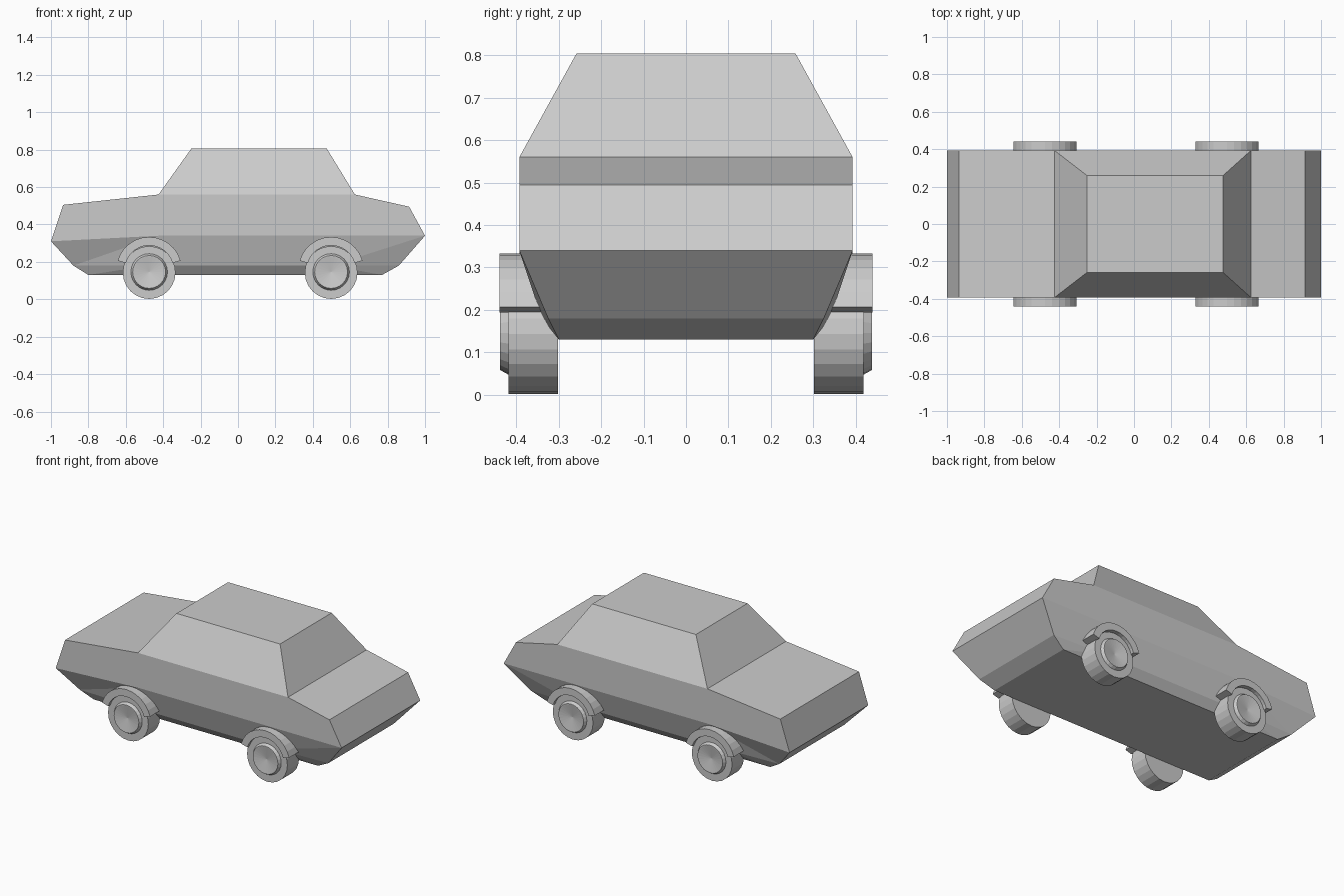
import bpy, bmesh
from math import cos, sin, pi, radians

if "Cube" in bpy.data.objects:
    bpy.data.objects.remove(bpy.data.objects["Cube"])


def finish(name, bm):
    bmesh.ops.remove_doubles(bm, verts=bm.verts, dist=1e-5)
    bmesh.ops.recalc_face_normals(bm, faces=bm.faces)
    mesh = bpy.data.meshes.new(name)
    bm.to_mesh(mesh)
    bm.free()
    obj = bpy.data.objects.new(name, mesh)
    bpy.context.collection.objects.link(obj)
    return obj


def sweep(name, cx, cz, profile, side, start=0.0, end=2 * pi, steps=24):
    """Turn an (r, y) profile about a sideways axle; partial arcs get end caps."""
    bm = bmesh.new()
    full = end - start > 6.28
    rings = []
    for i in range(steps if full else steps + 1):
        a = start + (end - start) * i / steps
        rings.append([bm.verts.new((cx + r * cos(a), side * y, cz + r * sin(a)))
                      for r, y in profile])
    n = len(profile)
    pairs = list(zip(rings, rings[1:])) + ([(rings[-1], rings[0])] if full else [])
    for p, q in pairs:
        for j in range(n - 1 if full else n):
            k = (j + 1) % n
            bm.faces.new((p[j], p[k], q[k], q[j]))
    if not full:
        bm.faces.new(rings[0])
        bm.faces.new(rings[-1])
    bmesh.ops.dissolve_degenerate(bm, dist=1e-5, edges=bm.edges)
    return finish(name, bm)


# Car body: one side's corner points, mirrored, joined by the centre outline
points = [(-.80, .30, .13), (.77, .30, .13),                            # floor
          (-.88, .325, .18), (-.48, .34, .18), (.50, .34, .18), (.86, .325, .18),
          (-1, .393, .31), (-.42, .393, .34), (1, .393, .34),           # waist
          (-.935, .393, .505), (-.425, .393, .56), (.625, .393, .56), (.915, .393, .495),
          (-.25, .258, .805), (.475, .258, .805)]                       # roof
side_faces = [(0, 1, 4, 3), (0, 3, 2), (1, 5, 4), (2, 7, 6), (2, 3, 7), (3, 4, 8, 7),
              (4, 5, 8), (6, 7, 10, 9), (7, 8, 12, 11, 10), (10, 11, 14, 13)]
outline = [0, 1, 5, 8, 12, 11, 14, 13, 10, 9, 6, 2]

bm = bmesh.new()
right = [bm.verts.new((x, -y, z)) for x, y, z in points]
left = [bm.verts.new(p) for p in points]
for f in side_faces:
    bm.faces.new([right[i] for i in f])
    bm.faces.new([left[i] for i in reversed(f)])
for i, j in zip(outline, outline[1:] + outline[:1]):
    bm.faces.new((right[i], right[j], left[j], left[i]))
finish("car_body", bm)

# Wheels, hubcaps and wheel arches
tire = [(0, .302), (.141, .302), (.141, .419), (0, .419)]
hub = [(0, .412), (.098, .412), (.098, .42), (.088, .438), (.083, .438), (0, .424)]
arch = [(.175, .33), (.175, .44), (.130, .44), (.130, .33)]
for end_name, cx in (("left", -.475), ("right", .498)):
    for side_name, side in (("front", -1), ("back", 1)):
        tag = f"{side_name}_{end_name}"
        sweep(f"wheel_{tag}", cx, .143, tire, side)
        sweep(f"hubcap_{tag}", cx, .146, hub, side)
        sweep(f"wheel_arch_{tag}", cx, .158, arch, side,
              radians(16), radians(164), 12)
